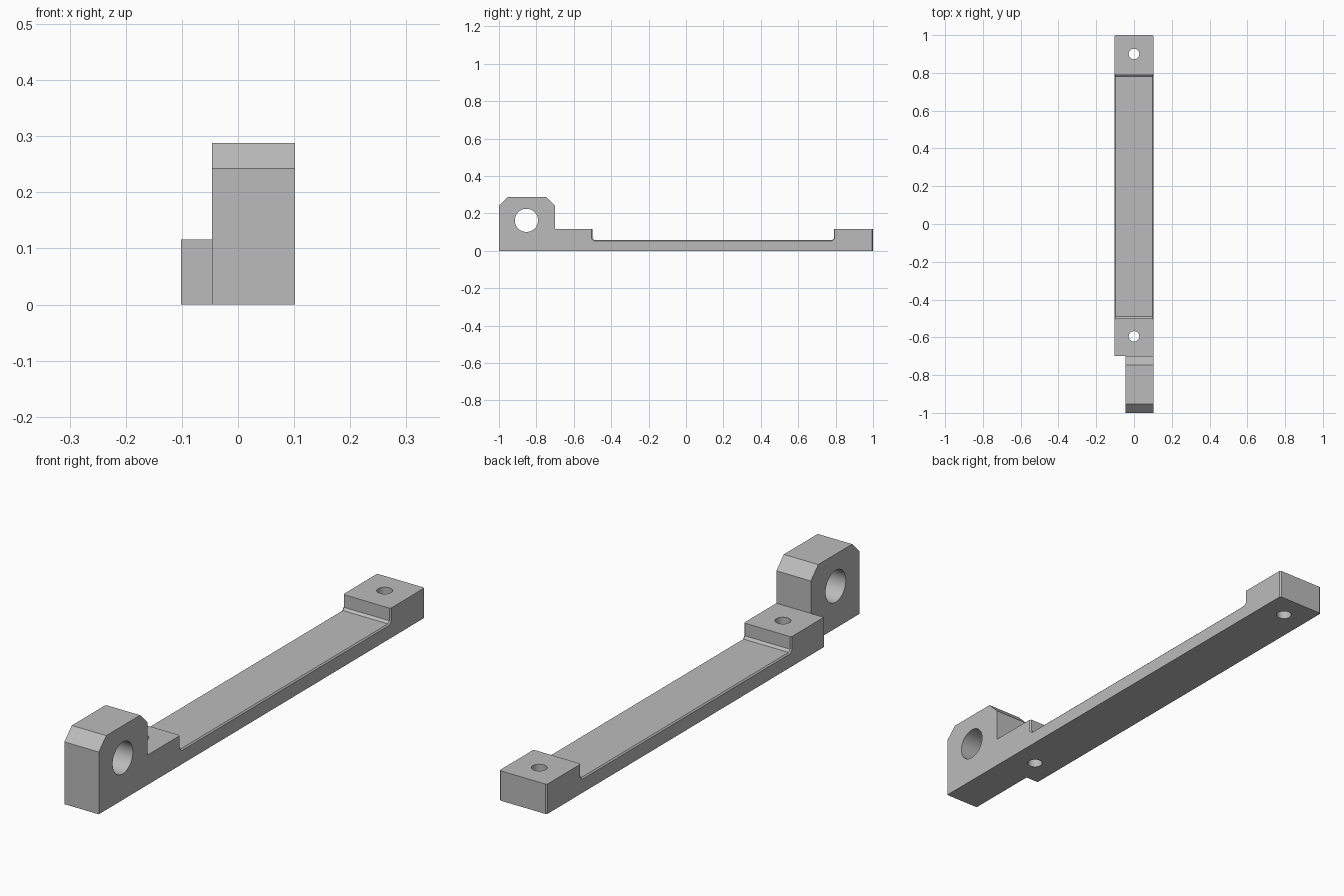
import bpy, bmesh
from math import pi
from mathutils import Matrix

cube = bpy.data.objects.get("Cube")
if cube:
    bpy.data.objects.remove(cube, do_unlink=True)

HALF_W = 0.102      # half width of the bar
BAR_Z = 0.058       # top of the thin bar
PAD_Z = 0.116       # top of the mounting pads
LUG_Z = 0.288       # top of the lug
PAD_FRONT, PAD_BACK, LUG_BACK = -0.5, 0.79, -0.7
FILLET, CHAMFER, EDGE = 0.009, 0.046, 0.005

grey = bpy.data.materials.new("plain grey")
grey.use_nodes = True
grey.diffuse_color = (0.5, 0.5, 0.5, 1)
grey.node_tree.nodes["Principled BSDF"].inputs["Base Color"].default_value = (0.5, 0.5, 0.5, 1)


def make_object(name, bm):
    bmesh.ops.recalc_face_normals(bm, faces=bm.faces)
    mesh = bpy.data.meshes.new(name)
    bm.to_mesh(mesh)
    bm.free()
    mesh.materials.append(grey)
    obj = bpy.data.objects.new(name, mesh)
    bpy.context.collection.objects.link(obj)
    return obj


def cut(target, cutter):
    cutter.hide_render = True
    mod = target.modifiers.new("cut", 'BOOLEAN')
    mod.operation = 'DIFFERENCE'
    mod.solver = 'EXACT'
    mod.object = cutter
    bpy.context.view_layer.objects.active = target
    bpy.ops.object.modifier_apply(modifier=mod.name)
    bpy.data.objects.remove(cutter, do_unlink=True)


def drill(name, location, radius, axis):
    bm = bmesh.new()
    turn = Matrix.Rotation(pi / 2, 4, 'Y') if axis == 'X' else Matrix()
    bmesh.ops.create_cone(bm, cap_ends=True, segments=48, radius1=radius, radius2=radius,
                          depth=0.6, matrix=Matrix.Translation(location) @ turn)
    return make_object(name, bm)


# Side profile of lug, pads and bar, extruded across the width
profile = [
    (-1, 0), (1, 0), (1, PAD_Z), (PAD_BACK, PAD_Z),
    (PAD_BACK, BAR_Z + FILLET), (PAD_BACK - FILLET, BAR_Z),
    (PAD_FRONT + FILLET, BAR_Z), (PAD_FRONT, BAR_Z + FILLET),
    (PAD_FRONT, PAD_Z), (LUG_BACK, PAD_Z),
    (LUG_BACK, LUG_Z - CHAMFER), (LUG_BACK - CHAMFER, LUG_Z),
    (-1 + CHAMFER, LUG_Z), (-1, LUG_Z - CHAMFER),
]
bm = bmesh.new()
side = bm.faces.new([bm.verts.new((-HALF_W, y, z)) for y, z in profile])
out = bmesh.ops.extrude_face_region(bm, geom=[side])
moved = [v for v in out["geom"] if isinstance(v, bmesh.types.BMVert)]
bmesh.ops.translate(bm, verts=moved, vec=(2 * HALF_W, 0, 0))
bmesh.ops.recalc_face_normals(bm, faces=bm.faces)


# Broken edges along the bar, up the pad steps and at the back corners
def is_broken(edge):
    a, b = (v.co for v in edge.verts)
    mid = (a + b) / 2
    flat_pad = min(a.z, b.z) > PAD_Z - 0.001
    return abs(a.x - b.x) < 0.001 and mid.y > PAD_FRONT - 0.01 and mid.z > 0.01 and not flat_pad


bmesh.ops.bevel(bm, geom=[e for e in bm.edges if is_broken(e)], offset=EDGE,
                segments=1, affect='EDGES', profile=0.5)
bracket = make_object("mounting_bracket", bm)

# Narrow the lug on one side
bm = bmesh.new()
bmesh.ops.create_cube(bm, size=1)
bmesh.ops.scale(bm, vec=(0.5, 0.5, 1), verts=bm.verts)
bmesh.ops.translate(bm, vec=(-0.046 - 0.25, LUG_BACK - 0.25, 0.2), verts=bm.verts)
cut(bracket, make_object("lug_side_cutter", bm))

# Cross hole in the lug and screw holes in the pads
cut(bracket, drill("lug_hole_cutter", (0, -0.853, 0.163), 0.062, 'X'))
for y in (-0.595, 0.9):
    cut(bracket, drill("screw_hole_cutter", (0, y, 0.1), 0.028, 'Z'))

bpy.ops.object.select_all(action='DESELECT')
bracket.select_set(True)
bpy.context.view_layer.objects.active = bracket
bpy.ops.object.shade_smooth_by_angle(angle=pi / 9)
